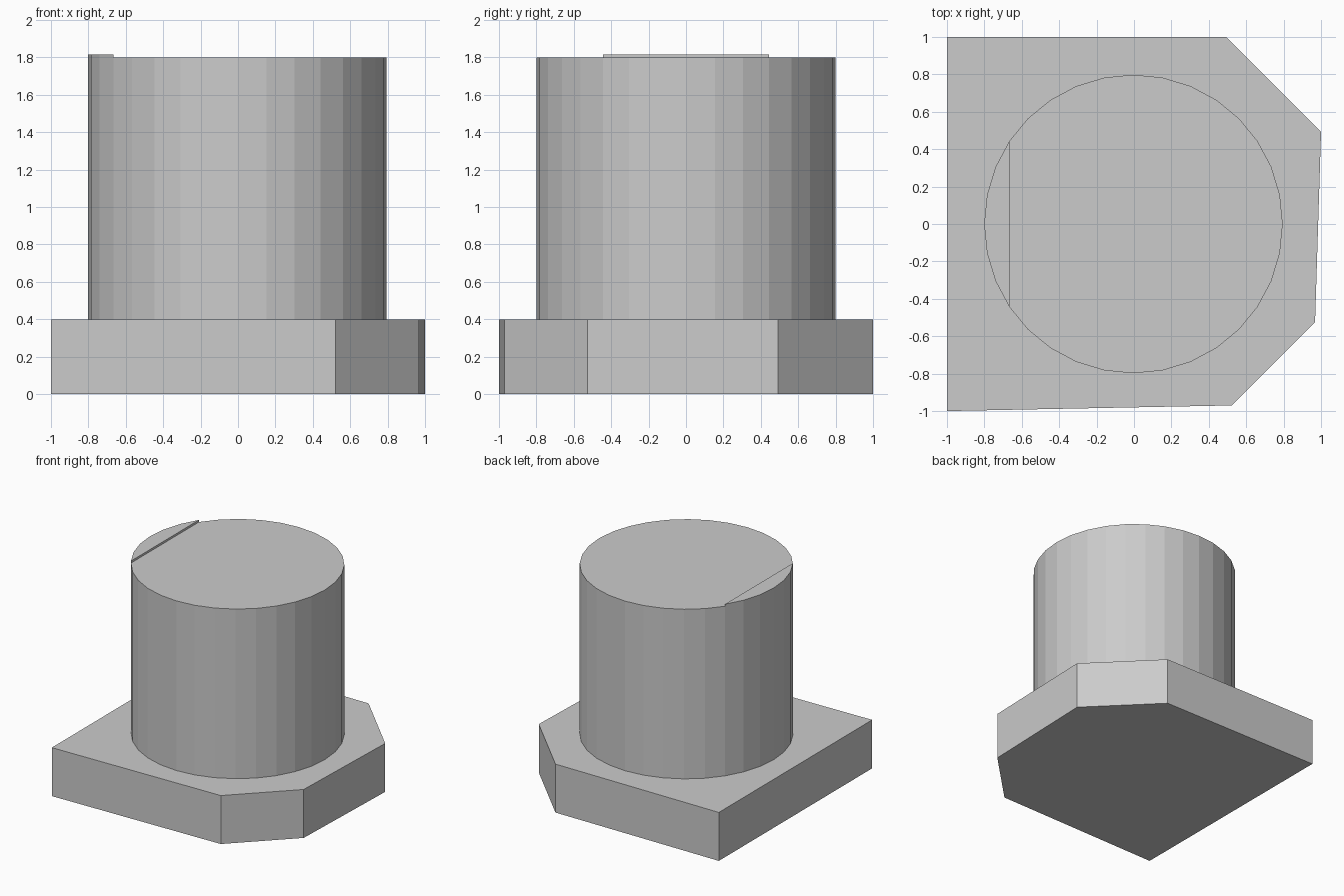
import bpy, bmesh
from math import cos, sin, pi
from mathutils import Vector

if "Cube" in bpy.data.objects:
    bpy.data.objects.remove(bpy.data.objects["Cube"])


def prism(bm, outline, z0, z1):
    """Extrude a flat outline upward and return its top face."""
    base = bm.faces.new([bm.verts.new((x, y, z0)) for x, y in outline])
    geom = bmesh.ops.extrude_face_region(bm, geom=[base], use_keep_orig=True)["geom"]
    verts = [g for g in geom if isinstance(g, bmesh.types.BMVert)]
    bmesh.ops.translate(bm, verts=verts, vec=(0, 0, z1 - z0))
    return next(g for g in geom if isinstance(g, bmesh.types.BMFace))


def finish(bm, name):
    bmesh.ops.recalc_face_normals(bm, faces=bm.faces[:])
    mesh = bpy.data.meshes.new(name)
    bm.to_mesh(mesh)
    bm.free()
    bpy.context.collection.objects.link(bpy.data.objects.new(name, mesh))


# Base plate with two clipped corners
bm = bmesh.new()
prism(bm, [(-1, -1), (0.522, -0.97), (0.968, -0.526), (1, 0.492),
           (0.492, 1), (-1, 1)], 0, 0.4)
finish(bm, "base_plate")

# Round post, 32 sides
SIDES, RADIUS, CX, TOP, STEP = 32, 0.798, -0.003, 1.8, 0.017
ring = [(CX + RADIUS * cos(2 * pi * i / SIDES), RADIUS * sin(2 * pi * i / SIDES))
        for i in range(SIDES)]
bm = bmesh.new()
top = prism(bm, ring, 0.4, TOP)

# Slightly raised segment on the left of the post's top
ends = [min(top.verts, key=lambda v: (v.co - Vector((*ring[i], TOP))).length)
        for i in (13, 19)]
bmesh.utils.face_split(top, ends[0], ends[1])
segment = min((f for f in bm.faces if all(abs(v.co.z - TOP) < 1e-4 for v in f.verts)),
              key=lambda f: f.calc_center_median().x)
raised = bmesh.ops.extrude_face_region(bm, geom=[segment])["geom"]
bmesh.ops.translate(bm, verts=[g for g in raised if isinstance(g, bmesh.types.BMVert)],
                    vec=(0, 0, STEP))
if segment.is_valid:
    bmesh.ops.delete(bm, geom=[segment], context='FACES_ONLY')
finish(bm, "round_post")
